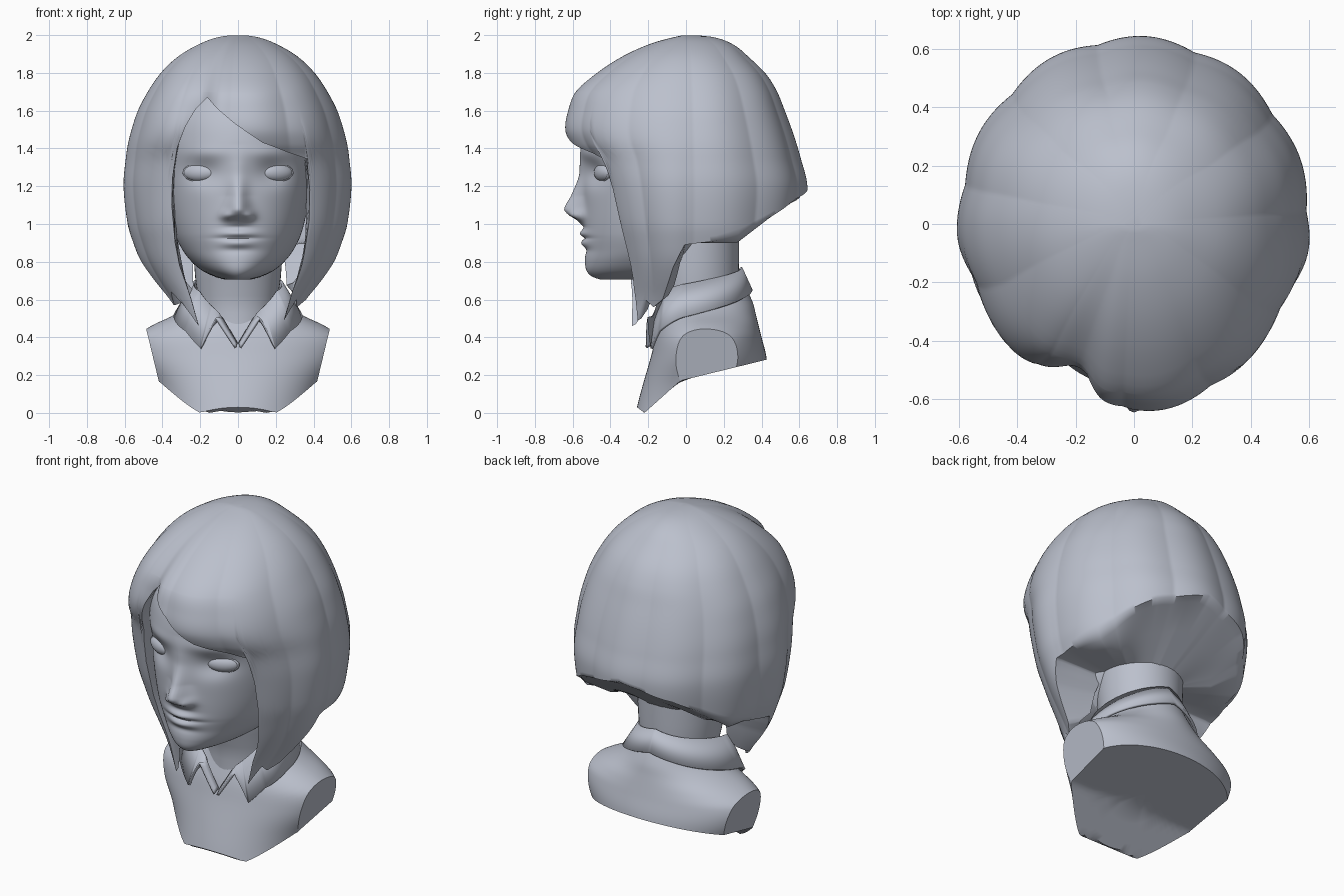
import bpy, bmesh, math
from math import sin, cos, radians, exp, sqrt

if "Cube" in bpy.data.objects:
    bpy.data.objects.remove(bpy.data.objects["Cube"])

clay = bpy.data.materials.new("blue_grey_clay")
clay.diffuse_color = (0.50, 0.53, 0.61, 1)
clay.use_nodes = True
clay.node_tree.nodes["Principled BSDF"].inputs["Base Color"].default_value = clay.diffuse_color


def lerp(table, v):
    """Piecewise linear lookup in a list of (key, value)."""
    if v <= table[0][0]:
        return table[0][1]
    for (a, p), (b, q) in zip(table, table[1:]):
        if v <= b:
            return p + (q - p) * (v - a) / (b - a)
    return table[-1][1]


def smooth(table, v):
    """Smooth (Hermite) lookup in a list of (key, value)."""
    n = len(table)
    if v <= table[0][0]:
        return table[0][1]
    if v >= table[-1][0]:
        return table[-1][1]
    i = next(k for k in range(n - 1) if v <= table[k + 1][0])

    def slope(k):
        a, b = table[max(k - 1, 0)], table[min(k + 1, n - 1)]
        return (b[1] - a[1]) / (b[0] - a[0])
    (a, p), (b, q) = table[i], table[i + 1]
    h = b - a
    t = (v - a) / h
    return ((2*t**3 - 3*t*t + 1) * p + (t**3 - 2*t*t + t) * h * slope(i)
            + (3*t*t - 2*t**3) * q + (t**3 - t*t) * h * slope(i + 1))


def finish(name, bm, angle=40):
    bmesh.ops.recalc_face_normals(bm, faces=bm.faces)
    me = bpy.data.meshes.new(name)
    bm.to_mesh(me)
    bm.free()
    ob = bpy.data.objects.new(name, me)
    bpy.context.collection.objects.link(ob)
    me.materials.append(clay)
    bpy.ops.object.select_all(action='DESELECT')
    ob.select_set(True)
    bpy.context.view_layer.objects.active = ob
    bpy.ops.object.shade_smooth_by_angle(angle=radians(angle))
    return ob


def loft(rings, closed=True, caps=(True, True)):
    """Skin a list of point rings."""
    bm = bmesh.new()
    vs = [[bm.verts.new(p) for p in r] for r in rings]
    n = len(rings[0])
    for r, s in zip(vs, vs[1:]):
        for i in range(n if closed else n - 1):
            j = (i + 1) % n
            bm.faces.new((r[i], r[j], s[j], s[i]))
    if caps[0]:
        bm.faces.new(vs[0])
    if caps[1]:
        bm.faces.new(vs[-1])
    return bm


def oval_point(rx, yf, yb, z, y0, a):
    c = cos(a)
    return (rx * sin(a), y0 + c * ((yf - y0) if c > 0 else (y0 - yb)), z)


def oval(rx, yf, yb, z, y0, n):
    """Horizontal ring whose front and back depths differ."""
    return [oval_point(rx, yf, yb, z, y0, 2 * math.pi * i / n) for i in range(n)]


def section(rows, z):
    return [smooth([(r[0], r[k]) for r in rows], z) for k in (1, 2, 3)]


def bump(x, z, cx, cz, wx, wz):
    return exp(-((x - cx) / wx) ** 2 - ((z - cz) / wz) ** 2)


# Head: z, half width, front, back
HEAD = [(.705, .07, -.45, -.26), (.72, .12, -.495, -.16), (.75, .185, -.525, -.08),
        (.80, .245, -.535, 0), (.86, .292, -.532, .07), (.95, .335, -.54, .14),
        (1.1, .37, -.545, .25), (1.3, .395, -.55, .35), (1.45, .405, -.55, .38),
        (1.6, .38, -.50, .36), (1.75, .28, -.38, .26), (1.83, .12, -.2, .1)]
NOSE = [(.985, 0), (1.02, .035), (1.05, .08), (1.08, .10), (1.15, .062), (1.25, .02),
        (1.32, .012), (1.42, 0)]


def face_offset(x, z):
    ax = abs(x)
    w = lerp([(1.03, .068), (1.15, .046), (1.3, .05)], z)
    d = -smooth(NOSE, z) * exp(-(x / w) ** 2)
    d -= .03 * bump(ax, z, .06, 1.045, .028, .025)        # nostril wings
    d += .038 * bump(ax, z, .18, 1.27, .095, .065)        # eye sockets
    d -= .010 * bump(ax, z, .17, 1.375, .13, .04)         # brows
    d -= .022 * bump(x, z, 0, .950, .09, .020)            # upper lip
    d -= .020 * bump(x, z, 0, .898, .085, .022)           # lower lip
    d += .010 * bump(x, z, 0, .925, .11, .009)            # mouth line
    d += .006 * bump(x, z, 0, .862, .09, .018)            # chin dip
    return d


rings = []
for i in range(161):
    z = .705 + 1.125 * i / 160
    ring = oval(*section(HEAD, z), z, -.1, 160)
    rings.append([(x, y + (face_offset(x, z) if y < -.1 else 0), z) for x, y, z in ring])
finish("head", loft(rings), 60)

# Eyes and lid rims
for s, side in ((-1, "left"), (1, "right")):
    bpy.ops.mesh.primitive_uv_sphere_add(segments=24, ring_count=16, radius=1,
                                         location=(s * .203, -.434, 1.272))
    eye = bpy.context.object
    eye.scale, eye.rotation_euler = (.093, .042, .048), (0, 0, s * radians(24))
    eye.name = side + "_eye"
    bpy.ops.mesh.primitive_torus_add(major_radius=1, minor_radius=.09, major_segments=32,
                                     minor_segments=8, location=(s * .203, -.446, 1.272))
    lid = bpy.context.object
    lid.scale = (.091, .046, .08)
    lid.rotation_euler = (radians(90), 0, s * radians(24))
    lid.name = side + "_eyelid"
    for ob in (eye, lid):
        ob.data.materials.append(clay)
        ob.data.shade_smooth()

# Neck
NECK = [(.35, .19, -.14, .2), (.6, .21, -.14, .27), (.75, .23, -.19, .28),
        (1.25, .25, -.2, .28)]
finish("neck", loft([oval(*section(NECK, .35 + .09 * i), .35 + .09 * i, .05, 48)
                     for i in range(11)]))

# Bust: lofted torso with a bent underside, trimmed flat at the arms
TORSO = [(-.06, .41, -.28, .46), (.05, .415, -.255, .45), (.15, .45, -.228, .44),
         (.3, .535, -.185, .425), (.4, .54, -.16, .4), (.46, .46, -.14, .385),
         (.52, .335, -.12, .37), (.58, .25, -.11, .355), (.66, .2, -.09, .32)]
FLOOR = [(-.26, .03), (-.22, 0), (-.03, .17), (.44, .285)]
N = 96
rings = [[] for _ in range(31)]
for i in range(N):
    a = 2 * math.pi * i / N
    low = .1
    for _ in range(16):
        low += .6 * (lerp(FLOOR, oval_point(*section(TORSO, low), low, .1, a)[1]) - low)
    for j in range(31):
        z = low + (.66 - low) * j / 30
        rings[j].append(oval_point(*section(TORSO, z), z, .1, a))
under = []
for f in (.02, .2, .4, .55, .7, .8, .88, .95):
    ring = [(x * f, .1 + (y - .1) * f) for x, y, z in rings[0]]
    under.append([(x, y, lerp(FLOOR, y)) for x, y in ring])
bm = loft(under + rings)
for s in (-1, 1):
    res = bmesh.ops.bisect_plane(bm, geom=bm.verts[:] + bm.edges[:] + bm.faces[:],
                                 plane_co=(s * .485, 0, .44), plane_no=(s * .27, 0, -.065),
                                 clear_outer=True)
    edges = [e for e in res["geom_cut"] if isinstance(e, bmesh.types.BMEdge)]
    bmesh.ops.holes_fill(bm, edges=edges, sides=0)
finish("bust", bm, 30)

# Collar: folded band with two pointed tips and an open V at the front
TOP = [(2, .37), (25, .53), (60, .645), (90, .68), (180, .77)]
LOW = [(2, .345), (20, .5), (36, .34), (55, .43), (90, .51), (180, .65)]
upper, lower = [], []
for i in range(179):
    a = 2 + 2 * i
    b = min(a, 360 - a)
    c, s = cos(radians(a)), sin(radians(a))
    k = -abs(c) ** .7 if c > 0 else abs(c)
    upper.append((.235 * s, k * (.175 if c > 0 else .29), lerp(TOP, b)))
    lower.append((.335 * s, k * (.21 if c > 0 else .345), lerp(LOW, b)))
collar = finish("collar", loft([upper, lower], False, (False, False)), 30)
mod = collar.modifiers.new("thickness", 'SOLIDIFY')
mod.thickness, mod.offset = .015, 0

# Hair: z, half width, front depth, back depth
HAIR = [(2.0, 0, 0, 0), (1.99, .10, .06, .14), (1.95, .21, .2, .25), (1.88, .325, .35, .335),
        (1.79, .415, .485, .425), (1.7, .475, .585, .48), (1.6, .527, .625, .52),
        (1.5, .56, .64, .557), (1.42, .58, .61, .583), (1.35, .59, .555, .603),
        (1.2, .602, .5, .638), (1.0, .58, .45, .62), (.9, .55, .42, .6),
        (.8, .51, .395, .55), (.7, .45, .38, .5), (.6, .38, .38, .45), (.46, .3, .4, .4)]
KEYED = [(sqrt(2 - r[0]), *r[1:]) for r in HAIR]
# Lower edge height by angle from the front
HEM = [(-180, 1.19), (-150, 1.11), (-120, .96), (-105, .91), (-89, .88), (-80, .74),
       (-72, .57), (-60, .64), (-52, .57), (-44, .46), (-40, .65), (-38, .9), (-36.5, 1.2),
       (-34, 1.4), (-30, 1.52), (-25, 1.61), (-19, 1.67), (-12, 1.61), (-3, 1.54),
       (13, 1.43), (27, 1.38), (38, 1.345), (39.5, 1.1), (41, .85), (44, .65), (50, .49),
       (55, .6), (63, .56), (71, .6), (80, .77), (89, .89), (105, .91), (120, .96),
       (150, 1.11), (180, 1.19)]


def hair_point(a, z, fade):
    rx, yf, yb = section(KEYED, sqrt(max(2 - z, 0)))
    r = radians(a)
    c = cos(r)
    g = 1 + fade * .028 * (abs(sin(5.5 * r + .4)) - .7)             # strand grooves
    part = exp(-((a + 23) / (7 if a > -23 else 14)) ** 2)           # side parting
    yf *= 1 - .15 * part * fade * min(1, max(0, (z - 1) / .4))
    return (rx * sin(r) * g, -c * (yf if c > 0 else yb) * g, z)


angles = [-180 + i for i in range(360)]
rings = []
for j in range(1, 19):                                              # crown
    t = j / 18
    rings.append([hair_point(a, 2 - .3 * t * t, t * .8) for a in angles])
for j in range(1, 29):                                              # falling lengths
    t = j / 28
    rings.append([hair_point(a, 1.7 + (lerp(HEM, a) - 1.7) * t, .8 + .2 * t)
                  for a in angles])
# Rim and underside, sloping down to the neck at the back
for fx, fy, back, rise in ((.99, .93, .93, .01), (.97, .82, .7, .06), (.93, .62, .43, .2)):
    ring = []
    for a in angles:
        k = min(1, max(0, (abs(a) - 45) / 45))
        k = k * k * (3 - 2 * k)
        x, y, z = hair_point(a, lerp(HEM, a) + rise * (1 - k), 1)
        x *= fx + (back - fx) * k
        y *= fy + (back - fy) * k
        slope = .9 + .77 * max(0, y - .27)
        m = min(1, max(0, (abs(a) - 85) / 15))
        ring.append((x, y, z + (slope - z) * m))
    rings.append(ring)
finish("hair", loft(rings, True, (True, False)), 60)
